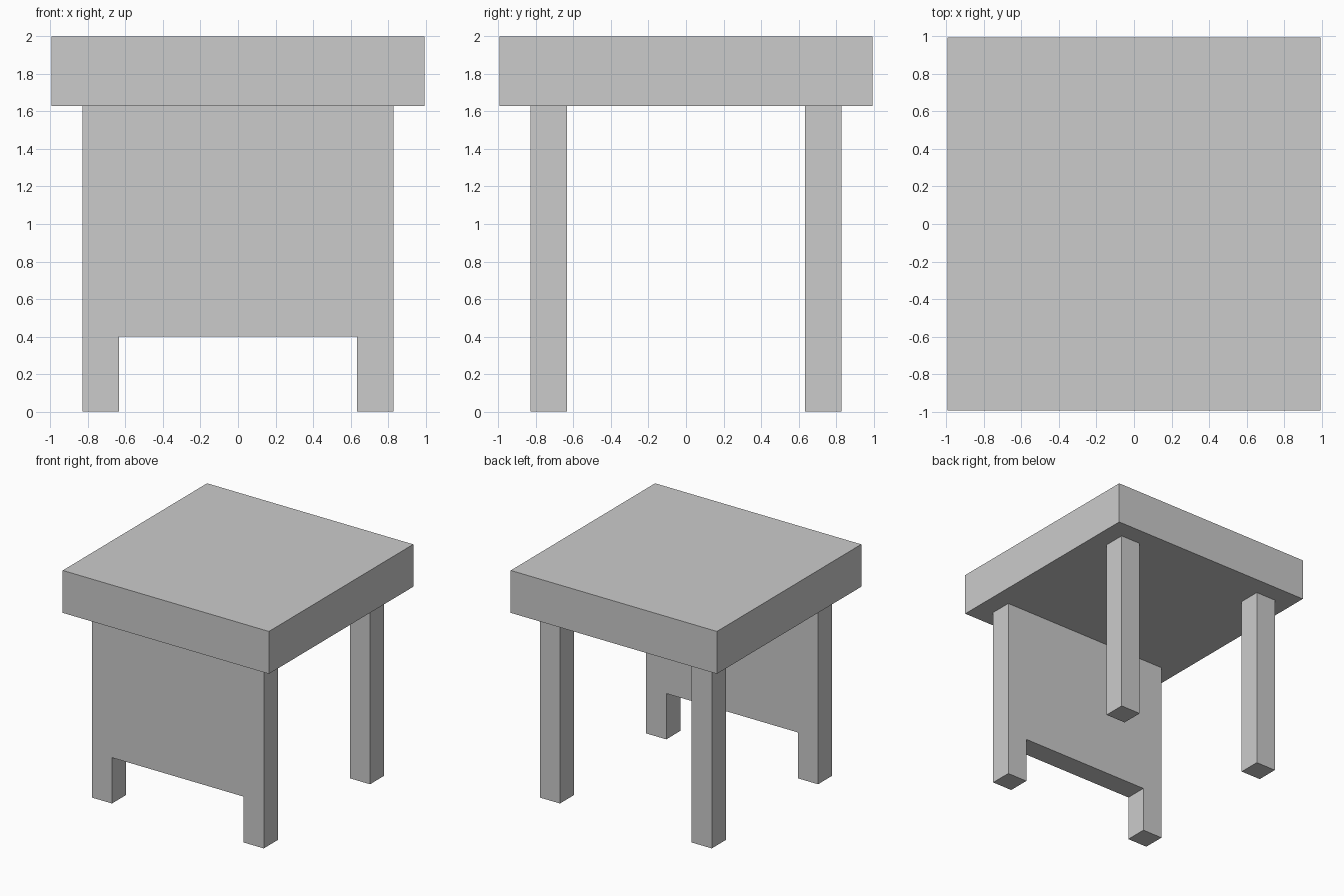
import bpy, bmesh

if "Cube" in bpy.data.objects:
    bpy.data.objects.remove(bpy.data.objects["Cube"])

HALF_TOP = 0.995            # half width of the top slab
TOP_Z, UNDER_Z = 2.0, 1.63  # slab upper and lower faces
OUT, INN = 0.83, 0.635      # outer and inner leg faces
PANEL_Z = 0.40              # lower edge of the front panel


def extrude_profile(name, points, y0, y1):
    """Extrude an x-z outline from y0 to y1."""
    bm = bmesh.new()
    face = bm.faces.new([bm.verts.new((x, y0, z)) for x, z in points])
    new = bmesh.ops.extrude_face_region(bm, geom=[face])["geom"]
    verts = [g for g in new if isinstance(g, bmesh.types.BMVert)]
    bmesh.ops.translate(bm, verts=verts, vec=(0, y1 - y0, 0))
    bmesh.ops.recalc_face_normals(bm, faces=bm.faces)
    mesh = bpy.data.meshes.new(name)
    bm.to_mesh(mesh)
    bm.free()
    obj = bpy.data.objects.new(name, mesh)
    bpy.context.collection.objects.link(obj)
    return obj


def rect(x0, x1, z0, z1):
    return [(x0, z0), (x1, z0), (x1, z1), (x0, z1)]


# Thick square top
extrude_profile("table_top", rect(-HALF_TOP, HALF_TOP, UNDER_Z, TOP_Z), -HALF_TOP, HALF_TOP)

# Front panel with its two legs in one piece
half = [(INN, PANEL_Z), (INN, 0), (OUT, 0), (OUT, UNDER_Z)]
extrude_profile("front_panel_legs", half + [(-x, z) for x, z in reversed(half)], -OUT, -INN)

# Free-standing back legs
for side, x0, x1 in (("left", -OUT, -INN), ("right", INN, OUT)):
    extrude_profile(f"back_leg_{side}", rect(x0, x1, 0, UNDER_Z), INN, OUT)
